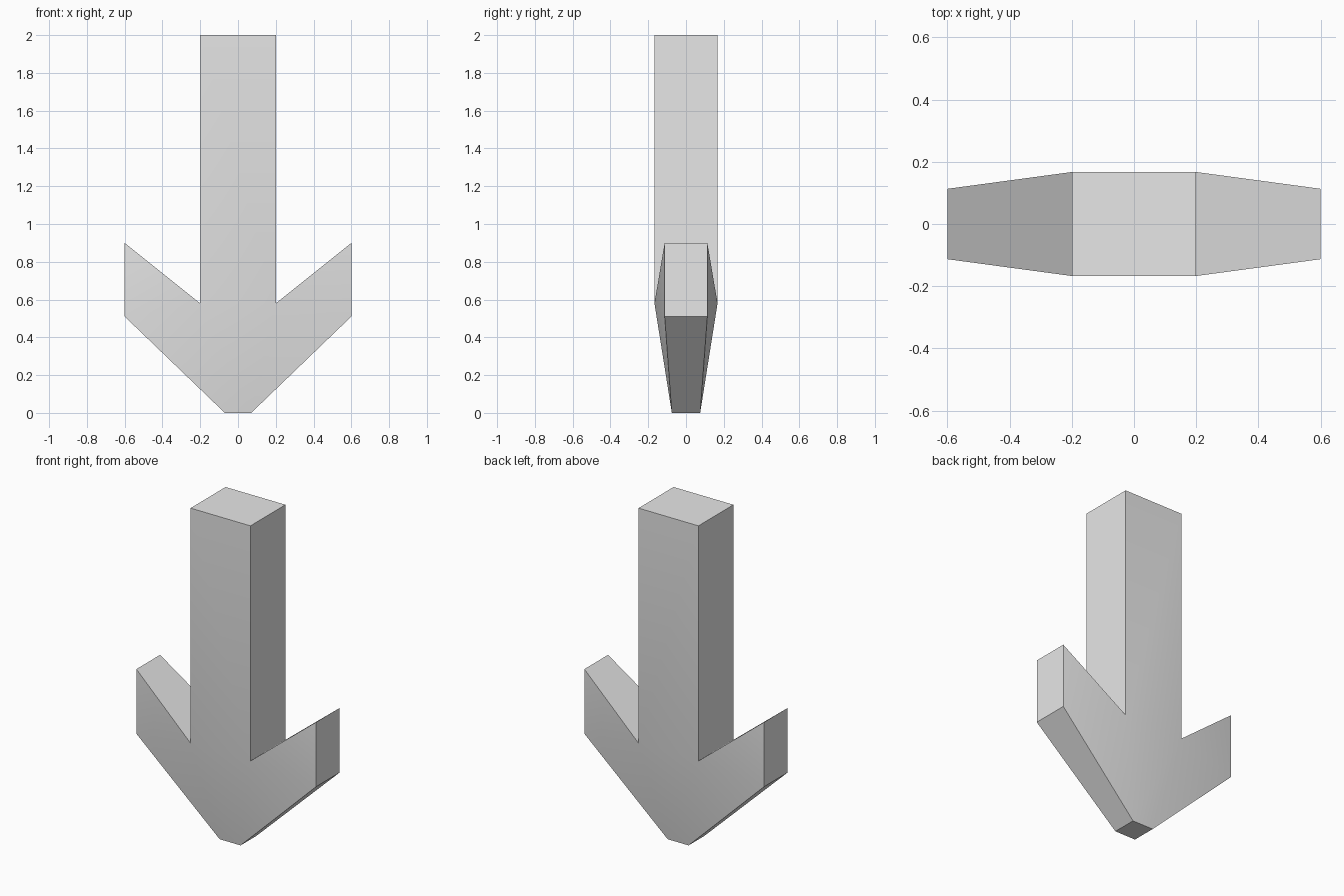
import bpy
import bmesh
import math

cube = bpy.data.objects.get("Cube")
if cube:
    bpy.data.objects.remove(cube, do_unlink=True)

# Plain grey material
grey = bpy.data.materials.new("light_grey")
grey.use_nodes = True
colour = (0.8, 0.8, 0.8, 1.0)
grey.diffuse_color = colour
grey.node_tree.nodes["Principled BSDF"].inputs["Base Color"].default_value = colour

# Half outline of the arrow from tip to shaft top: x, z, half thickness
HALF = [
    (0.07, 0.0, 0.075),    # blunt tip
    (0.60, 0.51, 0.113),   # barb, lower corner
    (0.60, 0.90, 0.113),   # barb, upper corner
    (0.20, 0.58, 0.167),   # notch beside the shaft
    (0.20, 2.0, 0.167),    # shaft top
]
outline = HALF + [(-x, z, t) for x, z, t in reversed(HALF)]
count = len(outline)
last = count - 1

bm = bmesh.new()
front = [bm.verts.new((x, -t, z)) for x, z, t in outline]
back = [bm.verts.new((x, t, z)) for x, z, t in outline]

# Broad faces: tapering head, shaft, and two triangles per barb
patches = [(0, 3, last - 3, last), (3, 4, last - 4, last - 3)]
for tri in [(0, 1, 3), (1, 2, 3)]:
    patches += [tri, tuple(last - i for i in tri)]
for ring in (front, back):
    for patch in patches:
        bm.faces.new([ring[i] for i in patch])

# Rim joining front to back
for i in range(count):
    j = (i + 1) % count
    bm.faces.new((front[i], front[j], back[j], back[i]))

bmesh.ops.recalc_face_normals(bm, faces=bm.faces[:])
mesh = bpy.data.meshes.new("down_arrow")
bm.to_mesh(mesh)
bm.free()
mesh.materials.append(grey)

arrow = bpy.data.objects.new("down_arrow", mesh)
bpy.context.collection.objects.link(arrow)

# Soft shading across the broad faces, crisp rim
bpy.ops.object.select_all(action='DESELECT')
arrow.select_set(True)
bpy.context.view_layer.objects.active = arrow
bpy.ops.object.shade_smooth_by_angle(angle=math.radians(30))
